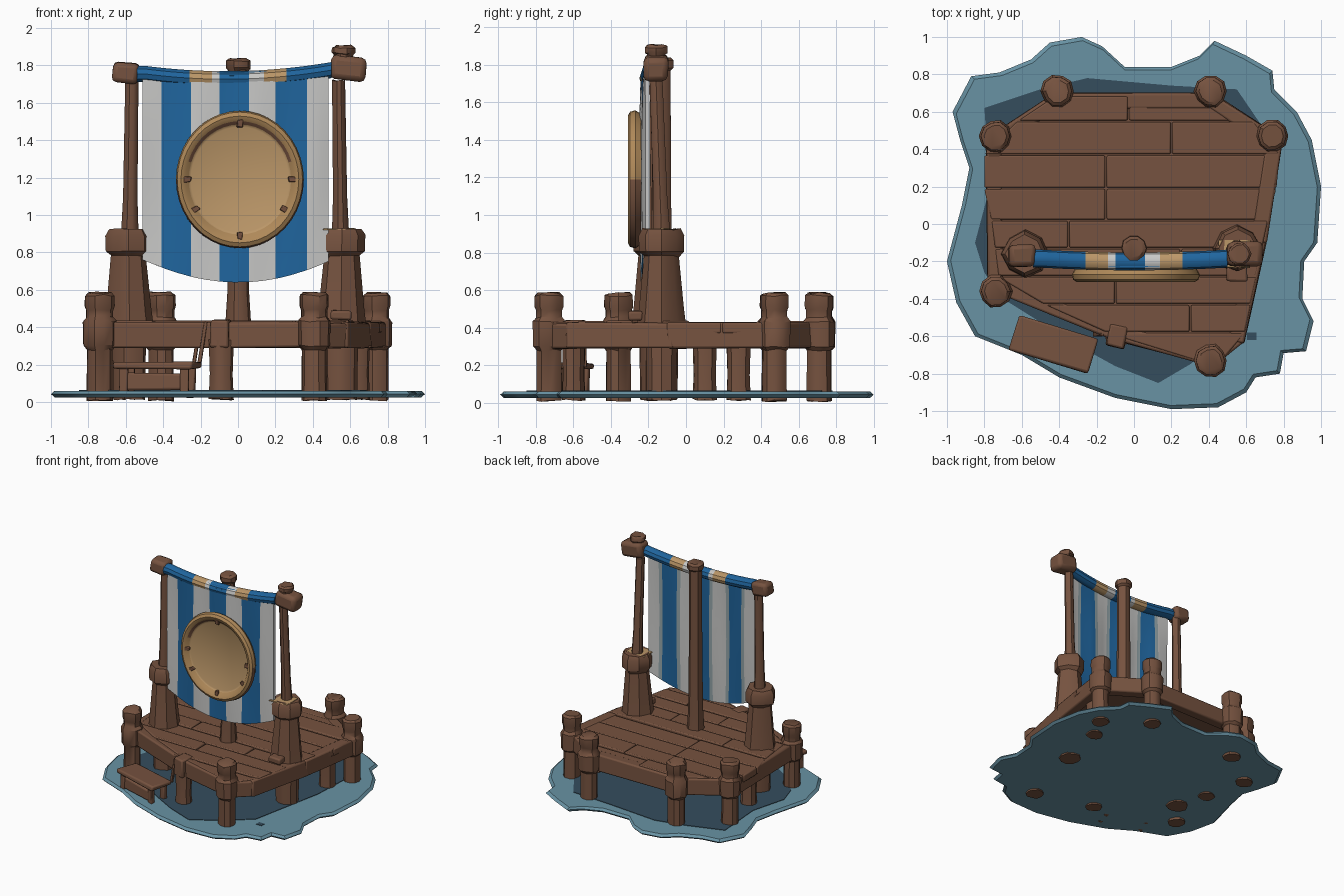
import bpy, bmesh, math, random
from mathutils import Vector, Matrix

random.seed(4)
if "Cube" in bpy.data.objects:
    bpy.data.objects.remove(bpy.data.objects["Cube"])


def material(name, r, g, b):
    m = bpy.data.materials.new(name)
    m.use_nodes = True
    m.diffuse_color = (r, g, b, 1)
    m.node_tree.nodes["Principled BSDF"].inputs["Base Color"].default_value = (r, g, b, 1)
    return m


WOOD = material("brown wood", .18, .085, .05)
TAN = material("tan hide", .5, .31, .14)
RIM = material("dark tan rim", .43, .25, .1)
BLUE = material("blue cloth", .014, .13, .34)
WHITE = material("white cloth", .58, .58, .57)
FADED = material("faded cloth", .3, .38, .4)
WATER = material("water", .14, .29, .37)
DEEP = material("deep water", .035, .075, .11)


def make(name, bm, mats, rule=None, bevel=0):
    """Turn a bmesh into an object, colouring faces by an optional rule."""
    bmesh.ops.recalc_face_normals(bm, faces=bm.faces)
    bm.normal_update()
    if rule:
        for f in bm.faces:
            f.material_index = rule(f)
    mesh = bpy.data.meshes.new(name)
    bm.to_mesh(mesh)
    bm.free()
    for m in mats:
        mesh.materials.append(m)
    ob = bpy.data.objects.new(name, mesh)
    bpy.context.collection.objects.link(ob)
    if bevel:
        mod = ob.modifiers.new("soft edges", "BEVEL")
        mod.width, mod.segments = bevel, 2
    return ob


def loft(name, rings, mats, rule=None, caps=True, bevel=0):
    """Skin a list of equal closed rings."""
    bm = bmesh.new()
    rows = [[bm.verts.new(p) for p in ring] for ring in rings]
    n = len(rows[0])
    for a, b in zip(rows, rows[1:]):
        for i in range(n):
            j = (i + 1) % n
            bm.faces.new((a[i], a[j], b[j], b[i]))
    if caps:
        bm.faces.new(rows[0])
        bm.faces.new(rows[-1])
    return make(name, bm, mats, rule, bevel)


def post(name, foot, head, profile, sides=10, rough=.05):
    """Rough round timber; profile is (radius, height), leaning foot to head."""
    z0, z1 = profile[0][1], profile[-1][1]
    wob = [random.uniform(1 - rough, 1 + rough) for _ in range(sides)]
    rings = []
    for r, z in profile:
        c = Vector(foot).lerp(Vector(head), (z - z0) / (z1 - z0))
        rings.append([(c.x + r * w * math.cos(i * math.tau / sides),
                       c.y + r * w * math.sin(i * math.tau / sides),
                       z + random.uniform(-.006, .006)) for i, w in enumerate(wob)])
    return loft(name, rings, [WOOD])


def prism(name, pts, z0, z1, mat, edge=1.0, bevel=0):
    rings = [[(x * s, y * s, z) for x, y in pts]
             for s, z in ((edge, z0), (1, (z0 + z1) / 2), (edge, z1))]
    if edge == 1:
        rings.pop(1)
    return loft(name, rings, [mat], bevel=bevel)


def block(name, centre, size, mat=WOOD, turn=0, tilt=0, bevel=.012, rough=.005):
    bm = bmesh.new()
    bmesh.ops.create_cube(bm, size=1)
    m = (Matrix.Translation(centre) @ Matrix.Rotation(turn, 4, "Z")
         @ Matrix.Rotation(tilt, 4, "Y") @ Matrix.Diagonal((*size, 1)))
    bm.transform(m)
    for v in bm.verts:
        v.co += Vector([random.uniform(-rough, rough) for _ in range(3)])
    return make(name, bm, [mat], bevel=bevel)


def beam(name, a, b, width, z0, z1):
    d = Vector(b) - Vector(a)
    mid = (Vector(a) + Vector(b)) / 2
    return block(name, (mid.x, mid.y, (z0 + z1) / 2), (d.length + .04, width, z1 - z0),
                 turn=math.atan2(d.y, d.x))


# Water sheet and the deep patch beneath the deck
shore = [(-.28, 1), (-.45, .97), (-.55, .88), (-.72, .81), (-.87, .79), (-.97, .6), (-.93, .45),
         (-.88, .3), (-.92, .1), (-1, -.2), (-.95, -.42), (-.85, -.6), (-.6, -.7), (-.4, -.82),
         (-.1, -.93), (.2, -.99), (.45, -.98), (.6, -.9), (.65, -.82), (.78, -.8), (.8, -.69),
         (.92, -.68), (.96, -.52), (.9, -.4), (.91, -.2), (.98, -.1), (1, .2), (.95, .45),
         (.87, .6), (.75, .72), (.74, .82), (.6, .9), (.43, .98), (.35, .9), (.2, .84),
         (-.05, .84), (-.17, .95)]
prism("water", shore, .025, .06, WATER, edge=.98)
deep = [(-.85, -.1), (-.77, .2), (-.8, .62), (-.5, .72), (-.25, .78), (.2, .74), (.55, .72),
        (.7, .5), (.68, .1), (.55, -.55), (.3, -.75), (.13, -.85), (-.1, -.76), (-.3, -.65),
        (-.7, -.4), (-.8, -.26)]
prism("deep_water", deep, .058, .064, DEEP)
block("deep_spot", (.63, -.6, .061), (.05, .04, .006), DEEP, bevel=0, rough=0)

# Deck: core slab, then rows of planks trimmed to the deck outline
deck = [(-.74, .47), (-.41, .69), (.41, .69), (.76, .47), (.79, .3), (.71, 0), (.58, -.64),
        (.43, -.76), (-.1, -.6), (-.72, -.32), (-.76, .02), (-.8, .05), (-.8, .37)]
prism("deck_core", [(x * .97, y * .97) for x, y in deck], .33, .41, WOOD)


def span(y):
    xs = [x0 + (x1 - x0) * (y - y0) / (y1 - y0)
          for (x0, y0), (x1, y1) in zip(deck, deck[1:] + deck[:1])
          if min(y0, y1) <= y < max(y0, y1)]
    return min(xs), max(xs)


rows = [.685, .55, .37, .19, .02, -.13, -.28, -.43, -.58, -.73]
seams = [-.03, .2, -.15, -.15, -.35, .25, -.1, .3, None]
for top, low, seam in zip(rows, rows[1:], seams):
    (l0, r0), (l1, r1) = span(top - .004), span(low + .004)
    quads = [(l0, r0, l1, r1)]
    if seam is not None:
        quads = [(l0, seam - .004, l1, seam - .004), (seam + .004, r0, seam + .004, r1)]
    for a, b, c, d in quads:
        lift = random.uniform(.422, .438)
        prism("plank", [(a, top - .004), (b, top - .004), (d, low + .004), (c, low + .004)],
              .37, lift, WOOD, bevel=.008)

# Rim beams joining the posts
rim = [(-.74, -.32), (-.1, -.58), (.42, -.72), (.55, -.61), (.67, -.08), (.75, .44),
       (.41, .66), (-.41, .66), (-.75, .44)]
for a, b in zip(rim, rim[1:] + rim[:1]):
    beam("rim_beam", a, b, .08, .29, .425)

# Mooring posts, thicker where they clasp the rim, and plain deck supports
for x, y in [(-.74, -.36), (.41, -.73), (.74, .47), (.41, .71), (-.41, .71), (-.74, .47)]:
    post("mooring_post", (x, y, 0), (x, y, 0),
         [(.068, .01), (.066, .28), (.085, .3), (.088, .43), (.07, .455), (.07, .49),
          (.078, .51), (.077, .57), (.06, .585)])
for x, y in [(-.09, -.6), (.64, .28), (-.66, .1)]:
    post("deck_support", (x, y, 0), (x, y, 0), [(.066, .015), (.06, .15), (.066, .33)])
block("front_bracket", (-.09, -.6, .365), (.1, .12, .15), turn=-.2)

# Side mast bases and masts
for side, x, y in (("right", -.58, -.16), ("left", .55, -.13)):
    post(side + "_mast_support", (x, y, 0), (x, y, 0), [(.085, .015), (.09, .35)])
    post(side + "_mast_base", (x, y, 0), (x * 1.01, y, 0),
         [(.13, .4), (.118, .5), (.092, .78), (.118, .81), (.12, .89), (.1, .925)], 8, .07)
    post(side + "_mast", (x, y, 0), (x * .98, -.16, 0),
         [(.047, .88), (.038, 1.1), (.035, 1.72)])
block("right_bar_end", (-.6, -.17, 1.76), (.14, .12, .11), tilt=.1, bevel=.025)
block("left_bar_end", (.59, -.16, 1.785), (.19, .13, .13), tilt=.12, bevel=.03)
post("left_mast_tip", (.56, -.16, 0), (.565, -.16, 0),
     [(.05, 1.8), (.05, 1.855), (.062, 1.865), (.062, 1.895), (.05, 1.905)])
block("base_chip", (.55, -.27, .465), (.11, .08, .05))
block("worn_edge", (.54, -.16, .925), (.17, .14, .008), TAN, bevel=0)

# Centre mast
post("centre_mast", (0, -.13, 0), (0, -.13, 0),
     [(.07, .41), (.058, .6), (.052, 1.2), (.05, 1.77), (.066, 1.785), (.066, 1.82), (.05, 1.835)])

# Striped banner: closed cross-sections stacked from hem to bar
edges = [-.51, -.41, -.25, -.1, .06, .2, .37, .485]
FADE = .03
xs = sorted(edges + [e + FADE for e in edges[1:-1]] + [e + .08 for e in edges[:-1]])


def stripe(x):
    return sum(x > e for e in edges[1:-1]) % 2


def sag(x):
    return 1 - min(1, (x / .5) ** 2)


def cloth_ring(t):
    front, back = [], []
    for x in xs:
        low, high = .76 - .12 * sag(x), 1.775 + .02 * x - .03 * sag(x)
        y = -.205 - .025 * sag(x) - .012 * math.sin(t * math.pi) * math.sin(x * 20)
        z = low + (high - low) * t
        front.append((x, y - .012, z))
        back.append((x, y + .012, z))
    return front + back[::-1]


def cloth_rule(f):
    x = f.calc_center_median().x
    if f.normal.y > .5 and any(0 < x - e < FADE for e in edges[1:-1]):
        return 2
    return stripe(x)


loft("banner", [cloth_ring(i / 8) for i in range(9)], [WHITE, BLUE, FADED], cloth_rule)


# Cloth rolled over the crossbar, with worn tan patches
def roll_rule(f):
    c = f.calc_center_median()
    if .13 < abs(c.x) < .26:
        return 2
    return 1 if abs(c.x) > .3 else stripe(c.x)


roll_rings = []
for i in range(27):
    x = -.54 + i * .04
    cy, cz = -.185 - .015 * sag(x), 1.765 + .02 * x - .038 * sag(x)
    roll_rings.append([(x, cy + .048 * math.cos(k * math.tau / 10),
                        cz + .045 * math.sin(k * math.tau / 10)) for k in range(10)])
loft("banner_roll", roll_rings, [WHITE, BLUE, TAN], roll_rule)

# Round shield: flat hide face, raised rim, brown lower edge and inner arc
CX, CZ = .01, 1.19


def shield_rule(f):
    c = f.calc_center_median()
    dx, dz = c.x - CX, c.z - CZ
    r = math.hypot(dx, dz * .92)
    if r < .268:
        return 0
    if r < .285:
        return 2 if dz > .1 else 1
    return 2 if dz < 0 and abs(f.normal.y) < .75 else 1


shape = [(.262, -.272), (.274, -.278), (.29, -.3), (.315, -.31), (.335, -.298), (.342, -.27), (.325, -.24)]
shield = [[(CX + r * math.cos(a * math.tau / 40), y, CZ + r * 1.075 * math.sin(a * math.tau / 40))
           for a in range(40)] for r, y in shape]
loft("shield", shield, [TAN, RIM, WOOD], shield_rule)
for deg in (0, 90, 180, 212, 270, 328):
    a = math.radians(deg)
    block("shield_notch", (CX + .28 * math.cos(a), -.292, CZ + .3 * math.sin(a)),
          (.04, .024, .028), tilt=-a, bevel=.004)

# Landing step beside the front edge
TURN = math.radians(-17)
along = Vector((math.cos(TURN), math.sin(TURN), 0))
across = Vector((-along.y, along.x, 0))
mid = Vector((-.43, -.645, 0))
block("step_top", mid + Vector((0, 0, .195)), (.44, .19, .035), turn=TURN)
block("step_front", mid - across * .06 + Vector((0, 0, .11)), (.36, .025, .09), turn=TURN)
for s in (-1, 1):
    for w in (-1, 1):
        block("step_leg", mid + along * s * .17 + across * w * .06 + Vector((0, 0, .105)),
              (.045, .04, .16), turn=TURN, bevel=.008)
for k in (0, 1):
    block("step_strut", (-.19 - k * .03, -.59 + k * .05, .31), (.02, .02, .24), tilt=.15, bevel=.004)

# Smooth shading that keeps the hewn edges crisp
bpy.ops.object.select_all(action="DESELECT")
for ob in bpy.context.scene.objects:
    if ob.type == "MESH":
        ob.select_set(True)
        bpy.context.view_layer.objects.active = ob
bpy.ops.object.shade_smooth_by_angle(angle=math.radians(35))
